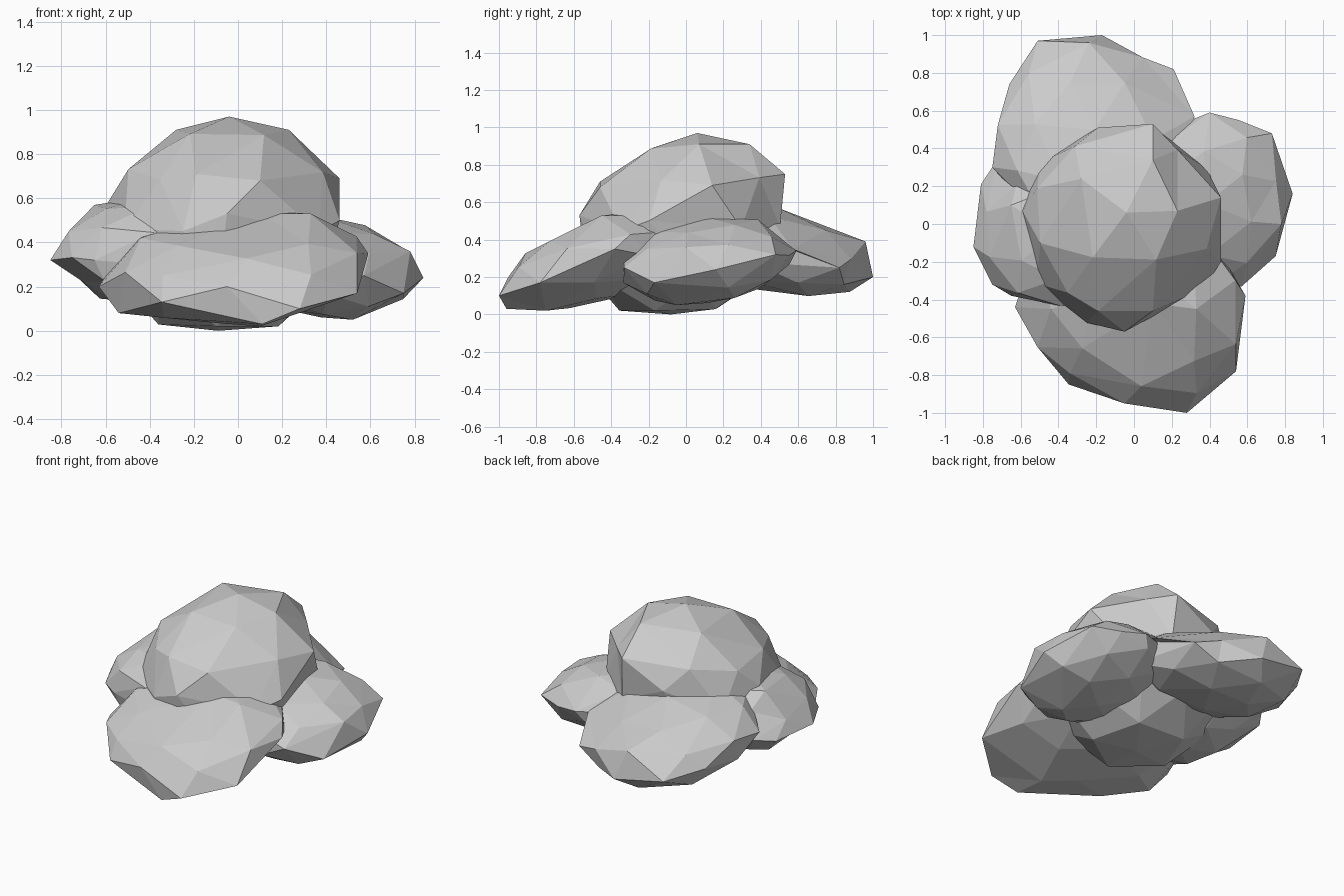
import bpy, bmesh, math
from mathutils import Matrix, Vector


def blob(name, low, high, lean, corners):
    """Faceted ellipsoid filling the box low..high; lean = (xy, xz, yz) slant.
    The first corner sets where it points; then the nearest vertices are
    pulled onto the given corners for the lumpy outline."""
    a, b, c = lean
    # unit-sphere shear giving the requested slants
    l22 = math.sqrt(1 - a * a)
    l32 = (c - a * b) / l22
    l33 = math.sqrt(1 - b * b - l32 * l32)
    shear = Matrix(((1, 0, 0), (a, l22, 0), (b, l32, l33)))
    low, high = Vector(low), Vector(high)
    mid, half = (low + high) / 2, (high - low) / 2
    fit = Matrix.Diagonal(half) @ shear
    turn = (fit.inverted() @ (Vector(corners[0]) - mid)).to_track_quat('Z', 'Y')

    bm = bmesh.new()
    bmesh.ops.create_icosphere(bm, subdivisions=2, radius=1)
    for v in bm.verts:
        v.co = mid + fit @ (turn @ v.co)
    free = list(bm.verts)
    for p in corners:
        v = min(free, key=lambda q: (q.co - Vector(p)).length)
        v.co = p
        free.remove(v)
    for v in bm.verts:
        v.co.z = max(v.co.z, 0)  # rest on the ground
    bmesh.ops.recalc_face_normals(bm, faces=bm.faces)
    mesh = bpy.data.meshes.new(name)
    bm.to_mesh(mesh)
    bm.free()
    obj = bpy.data.objects.new(name, mesh)
    bpy.context.collection.objects.link(obj)
    return obj


# Large central dome
blob("centre_clump", (-0.61, -0.56, -0.05), (0.48, 0.54, 0.97), (0, 0.03, 0.15),
     [(-0.04, 0.06, 0.97), (0.23, 0.07, 0.91), (0.1, 0.34, 0.91), (-0.28, 0.24, 0.91),
      (0.1, 0.53, 0.75), (-0.19, 0.51, 0.6), (0.46, 0.14, 0.69), (0.46, -0.2, 0.5),
      (-0.05, -0.57, 0.53), (-0.59, 0.07, 0.58), (-0.19, -0.46, 0.71), (0.1, -0.46, 0.68)])
# Four flatter clumps drooping outward around it
blob("front_clump", (-0.62, -0.98, 0.03), (0.60, 0.12, 0.55), (-0.1, 0.12, 0.5),
     [(0.28, -1.0, 0.1), (0.54, -0.78, 0.17), (0.59, -0.38, 0.35), (0.11, -0.96, 0.03),
      (-0.05, -0.95, 0.2), (-0.34, -0.79, 0.25), (-0.63, -0.44, 0.2), (-0.54, -0.5, 0.08),
      (0.1, -0.75, 0.02), (-0.44, -0.45, 0.42), (0.33, -0.45, 0.53), (0.1, -0.42, 0.53)])
blob("back_clump", (-0.75, -0.10, 0.09), (0.32, 0.98, 0.61), (-0.05, -0.05, -0.45),
     [(-0.17, 1.0, 0.2), (-0.24, 0.96, 0.39), (-0.51, 0.97, 0.26), (-0.66, 0.74, 0.3),
      (0.21, 0.82, 0.25), (0.32, 0.57, 0.35), (-0.75, 0.3, 0.4)])
blob("right_clump", (-0.06, -0.36, 0.05), (0.82, 0.58, 0.53), (0.05, -0.2, 0.2),
     [(0.84, 0.16, 0.24), (0.78, 0.0, 0.36), (0.73, 0.48, 0.32), (0.4, 0.59, 0.34),
      (0.75, -0.17, 0.17), (0.57, -0.33, 0.25), (0.52, -0.05, 0.05)])
blob("left_clump", (-0.83, -0.46, 0.12), (0.02, 0.36, 0.61), (0.1, 0.15, 0),
     [(-0.85, -0.12, 0.32), (-0.81, 0.21, 0.32), (-0.65, -0.38, 0.32),
      (-0.73, 0.33, 0.35), (-0.65, 0.1, 0.57), (-0.7, -0.1, 0.22)])
